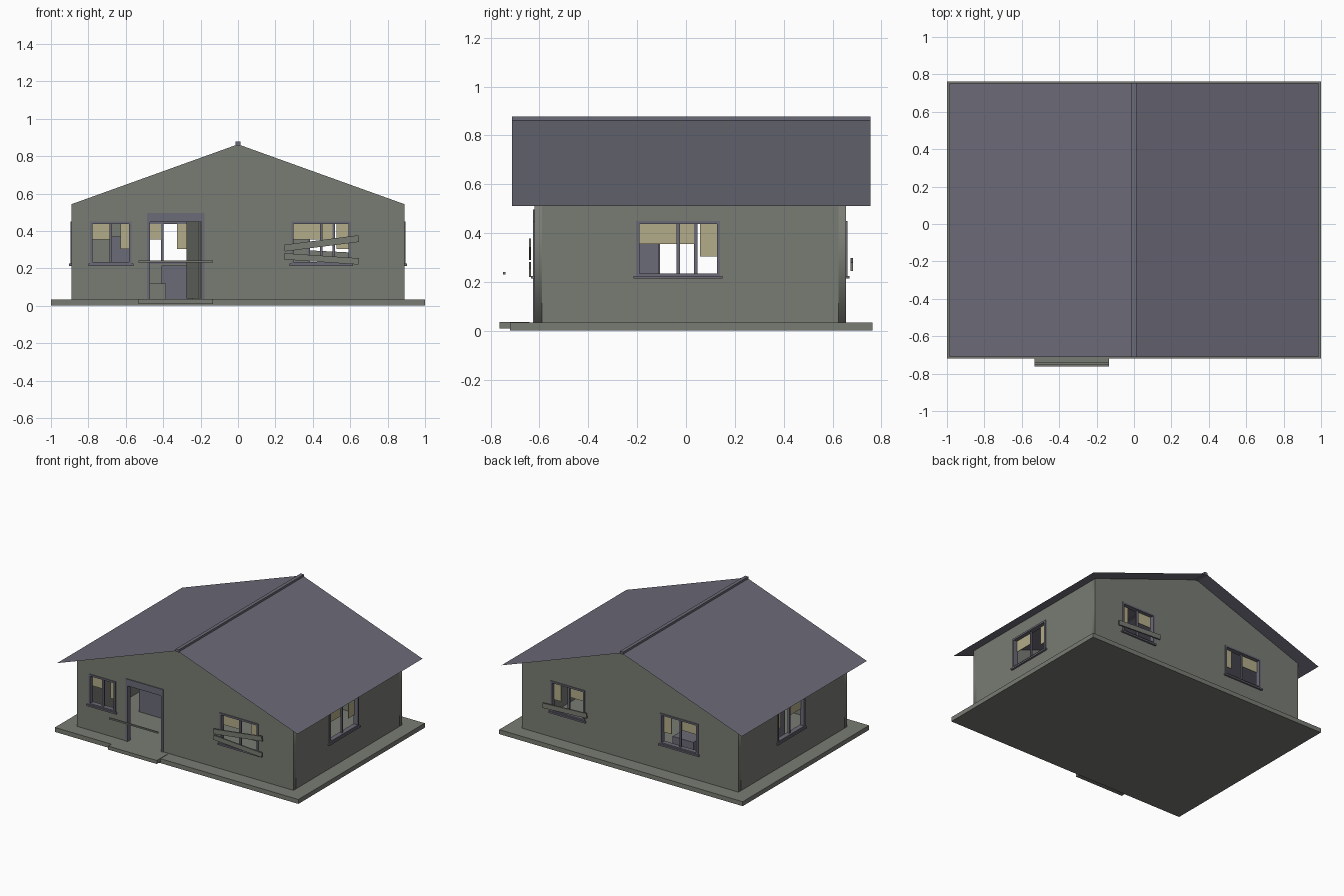
import bpy, math
from mathutils import Matrix, Vector

if "Cube" in bpy.data.objects:
    bpy.data.objects.remove(bpy.data.objects["Cube"])


def material(name, rgb):
    m = bpy.data.materials.new(name)
    m.diffuse_color = (*rgb, 1)
    m.use_nodes = True
    m.node_tree.nodes["Principled BSDF"].inputs["Base Color"].default_value = m.diffuse_color
    return m


STONE = material("grey_green", (0.19, 0.20, 0.173))
SLATE = material("slate_violet", (0.148, 0.145, 0.184))
CREAM = material("faded_cream", (0.45, 0.415, 0.25))

FLOOR, EAVE, RIDGE = 0.033, 0.543, 0.863
WX, WY0, WY1, T = 0.89, -0.62, 0.655, 0.03
Z0, Z1 = 0.222, 0.45                     # window bottom and top


def mesh_object(name, verts, faces, mat):
    me = bpy.data.meshes.new(name)
    me.from_pydata(verts, [], faces)
    me.materials.append(mat)
    ob = bpy.data.objects.new(name, me)
    bpy.context.collection.objects.link(ob)
    return ob


def box(name, lo, hi, mat, matrix=None):
    v = [Vector((x, y, z)) for x in (lo[0], hi[0]) for y in (lo[1], hi[1]) for z in (lo[2], hi[2])]
    if matrix:
        v = [matrix @ p for p in v]
    f = [(0, 1, 3, 2), (4, 6, 7, 5), (0, 4, 5, 1), (2, 3, 7, 6), (0, 2, 6, 4), (1, 5, 7, 3)]
    return mesh_object(name, v, f, mat)


def wall(name, outline, holes, matrix):
    """Extruded wall profile with rectangular holes; local x along wall, y up."""
    cu = bpy.data.curves.new(name, 'CURVE')
    cu.dimensions = '2D'
    cu.fill_mode = 'BOTH'
    cu.extrude = T / 2
    loops = [outline] + [[(a, Z0), (a, Z1), (b, Z1), (b, Z0)] for a, b in holes]
    for pts in loops:
        s = cu.splines.new('POLY')
        s.points.add(len(pts) - 1)
        for p, (u, v) in zip(s.points, pts):
            p.co = (u, v, 0, 1)
        s.use_cyclic_u = True
    cu.materials.append(STONE)
    ob = bpy.data.objects.new(name, cu)
    ob.matrix_world = matrix
    bpy.context.collection.objects.link(ob)
    bpy.ops.object.select_all(action='DESELECT')
    ob.select_set(True)
    bpy.context.view_layer.objects.active = ob
    bpy.ops.object.convert(target='MESH')


def window(name, a, b, axis, face, out):
    """Frame, mullion, sill and two blinds; face is the outer wall plane."""
    def part(label, u0, u1, z0, z1, d0, d1, mat):
        p, q = sorted((face + out * d0, face + out * d1))
        if axis == 'x':
            box(name + label, (u0, p, z0), (u1, q, z1), mat)
        else:
            box(name + label, (p, u0, z0), (q, u1, z1), mat)
    w, mid = 0.013, (a + b) / 2
    part("_frame_start", a, a + w, Z0, Z1, -T, 0.006, SLATE)
    part("_frame_end", b - w, b, Z0, Z1, -T, 0.006, SLATE)
    part("_frame_top", a + w, b - w, Z1 - w, Z1, -T, 0.006, SLATE)
    part("_frame_bottom", a + w, b - w, Z0, Z0 + w, -T, 0.006, SLATE)
    part("_mullion", mid - 0.007, mid + 0.007, Z0 + w, Z1 - w, -0.022, -0.008, SLATE)
    part("_sill", a - 0.01, b + 0.01, Z0 - 0.009, Z0 + 0.003, -T, 0.014, SLATE)
    part("_short_blind", a + w, mid - 0.007, 0.355, Z1 - w, -0.026, -0.022, CREAM)
    part("_long_blind", b - w - (b - a) * 0.2, b - w, 0.303, Z1 - w, -0.026, -0.022, CREAM)


def plank(name, p, q, y, width):
    """Tilted board between two x,z points."""
    d = Vector((q[0] - p[0], 0, q[1] - p[1]))
    m = Matrix.Translation(((p[0] + q[0]) / 2, y, (p[1] + q[1]) / 2)) @ \
        Matrix.Rotation(-math.atan2(d.z, d.x), 4, 'Y')
    h = d.length / 2
    box(name, (-h, -0.005, -width / 2), (h, 0.005, width / 2), STONE, m)


# Ground slab and doorstep
box("foundation_slab", (-1, -0.72, 0), (1, 0.763, FLOOR), STONE)
box("doorstep", (-0.533, -0.763, 0.01), (-0.133, -0.64, 0.036), STONE)

# Gable walls (front one notched for the doorway) and side walls
FRONT = [(-0.79, -0.57), (0.285, 0.604)]
BACK = [(-0.56, -0.25), (0.372, 0.652)]
LEFT, RIGHT = (-0.12, 0.20), (-0.204, 0.139)
D0, D1, DTOP = -0.487, -0.178, 0.497
gable = [(WX, FLOOR), (WX, EAVE), (0, RIDGE), (-WX, EAVE), (-WX, FLOOR)]
doorway = [(D0, FLOOR), (D0, DTOP), (D1, DTOP), (D1, FLOOR)]
upright = Matrix.Rotation(math.pi / 2, 4, 'X')
sideways = Matrix.Rotation(math.pi / 2, 4, 'Z') @ upright
wall("front_wall", gable + doorway, FRONT, Matrix.Translation((0, WY0 + T / 2, 0)) @ upright)
wall("back_wall", gable, BACK, Matrix.Translation((0, WY1 - T / 2, 0)) @ upright)
side = [(WY0 + T, FLOOR), (WY1 - T, FLOOR), (WY1 - T, EAVE), (WY0 + T, EAVE)]
wall("left_wall", side, [LEFT], Matrix.Translation((-WX + T / 2, 0, 0)) @ sideways)
wall("right_wall", side, [RIGHT], Matrix.Translation((WX - T / 2, 0, 0)) @ sideways)

# Thin pitched roof and ridge cap
RY0, RY1 = -0.712, 0.755
for label, s in (("left", -1), ("right", 1)):
    quad = [(0, RY0, 0.866), (s * 0.987, RY0, 0.511), (s * 0.987, RY1, 0.511), (0, RY1, 0.866)]
    mesh_object(label + "_roof", quad, [(0, 1, 2, 3) if s > 0 else (3, 2, 1, 0)], SLATE)
box("ridge_cap", (-0.013, RY0, 0.857), (0.013, RY1, 0.877), SLATE)

# Windows
for i, (a, b) in enumerate(FRONT):
    window(f"front_window_{i + 1}", a, b, 'x', WY0, -1)
for i, (a, b) in enumerate(BACK):
    window(f"back_window_{i + 1}", a, b, 'x', WY1, 1)
window("left_window", *LEFT, 'y', -WX, -1)
window("right_window", *RIGHT, 'y', WX, 1)

# Door frame, half-open leaf and bar across the doorway
fy0, fy1 = WY0 - 0.006, WY0 + T
box("door_jamb_left", (D0, fy0, FLOOR), (D0 + 0.017, fy1, DTOP), SLATE)
box("door_jamb_right", (D1 - 0.017, fy0, FLOOR), (D1, fy1, DTOP), SLATE)
box("door_lintel", (D0 + 0.017, fy0, DTOP - 0.05), (D1 - 0.017, fy1, DTOP), SLATE)
hinge = Matrix.Translation((D1 - 0.02, WY0 + T, 0)) @ Matrix.Rotation(math.radians(104), 4, 'Z')
box("door_leaf", (0, 0, FLOOR + 0.007), (0.27, 0.012, 0.46), STONE, hinge)
box("door_bar", (-0.533, -0.75, 0.23), (-0.133, -0.74, 0.241), STONE)

# Boards nailed over windows
plank("front_board_upper", (0.248, 0.308), (0.646, 0.359), -0.639, 0.036)
plank("front_board_lower", (0.248, 0.264), (0.646, 0.237), -0.639, 0.034)
plank("back_board", (0.34, 0.28), (0.70, 0.262), 0.678, 0.036)

# Simple furniture inside
box("low_cabinet", (-0.41, 0.30, FLOOR), (-0.24, 0.50, 0.215), SLATE)
box("tall_cupboard", (-0.68, -0.19, FLOOR), (-0.50, -0.11, 0.37), SLATE)
box("crate", (-0.48, -0.02, FLOOR), (-0.385, 0.10, 0.12), STONE)
